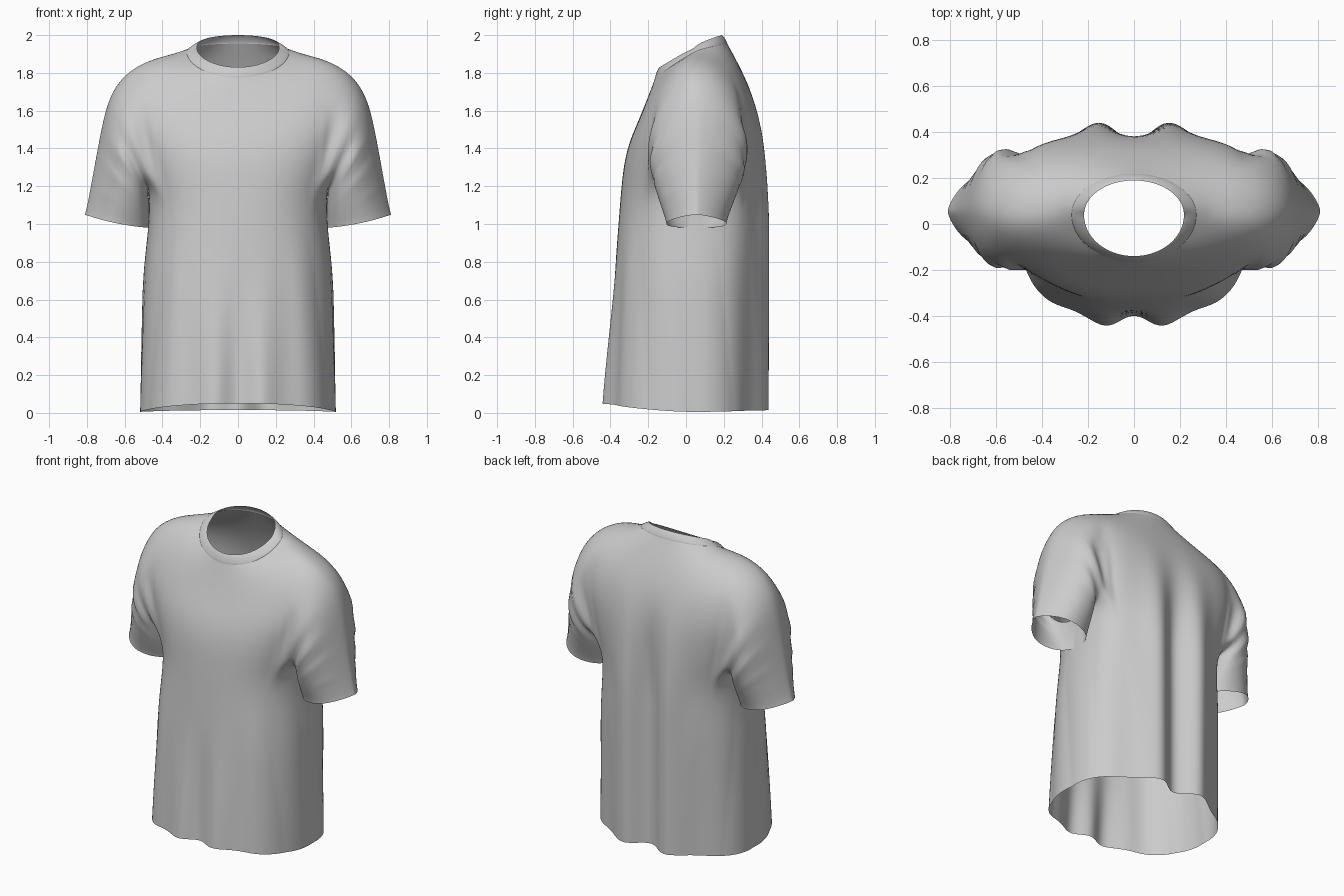
import bpy, bmesh, math
from math import sin, cos, pi, exp

if "Cube" in bpy.data.objects:
    bpy.data.objects.remove(bpy.data.objects["Cube"])

N = 48          # columns round the body
HALF = 5        # armhole half width in columns
TOP, BOT = 2, 6  # body rows that bound the armhole

# row: half width, front y, back y, front z, side z, back z
NECK = (.218, -.14, .19, 1.83, 1.93, 2.0)
SEAM = (.272, -.163, .219, 1.775, 1.908, 1.955)
BODY = [
    SEAM,
    (.43, -.198, .298, 1.68, 1.885, 1.81),
    (.575, -.25, .358, 1.55, 1.822, 1.67),
    (.605, -.295, .392, 1.45, 1.63, 1.53),
    (.56, -.325, .405, 1.34, 1.47, 1.40),
    (.52, -.338, .41, 1.24, 1.33, 1.27),
    (.475, -.348, .413, 1.13, 1.19, 1.13),
    (.468, -.358, .415, 1.0, 1.02, 1.0),
    (.497, -.375, .417, .78, .78, .78),
    (.505, -.395, .417, .52, .51, .51),
    (.512, -.415, .418, .26, .24, .25),
    (.517, -.43, .418, .05, .005, .015),
]
# how square the back corners are, row by row
BACK_E = [.9, .82, .72, .70, .70, .71, .73, .76, .82, .87, .91, .94]
# sleeve ring: outer x, outer z, inner x, inner z, front y, back y
SLEEVE = [
    (.678, 1.70, .475, 1.18, -.19, .325),
    (.724, 1.51, .47, 1.12, -.19, .315),
    (.765, 1.28, .468, 1.05, -.15, .262),
    (.80, 1.09, .468, .995, -.11, .22),
    (.812, 1.05, .468, .98, -.105, .215),
]


def power(v, e):
    return math.copysign(abs(v) ** e, v)


def ring(row, ef, eb, zback=1.5, zfront=1.5):
    """Closed ring; ef, eb square off the front and back corners."""
    a, yf, yb, zf, zs, zb = row
    out = []
    for j in range(N):
        t = 2 * pi * j / N
        s = sin(t)
        if s > 0:
            depth, zc, e, p = yb - .04, zb, eb, zback
        else:
            depth, zc, e, p = .04 - yf, zf, ef, zfront
        out.append((a * power(cos(t), e), .04 + depth * power(s, e),
                    zs + (zc - zs) * abs(s) ** p))
    return out


def finish(bm, name):
    bmesh.ops.recalc_face_normals(bm, faces=bm.faces)
    me = bpy.data.meshes.new(name)
    bm.to_mesh(me)
    bm.free()
    ob = bpy.data.objects.new(name, me)
    bpy.context.collection.objects.link(ob)
    bpy.context.view_layer.objects.active = ob
    ob.select_set(True)
    sub = ob.modifiers.new("smooth", 'SUBSURF')
    sub.levels = sub.render_levels = 2
    bpy.ops.object.modifier_apply(modifier=sub.name)
    for p in me.polygons:
        p.use_smooth = True
    ob.select_set(False)
    return ob


def strip(bm, r0, r1):
    for i in range(len(r0)):
        k = (i + 1) % len(r0)
        bm.faces.new((r0[i], r0[k], r1[k], r1[i]))


# Shirt: torso rings with two armholes
bm = bmesh.new()
rings = [ring(SEAM, 1, 1, .65, 1.1)]
for i, r in enumerate(BODY[1:], 1):
    rings.append(ring(r, .88 - .04 * min(1, i / 6), BACK_E[i]))
rows = [[bm.verts.new(p) for p in r] for r in rings]
for i in range(len(rows) - 1):
    for j in range(N):
        k = (j + 1) % N
        near = min(abs((j + .5 - c + N / 2) % N - N / 2) for c in (0, N // 2))
        if not (TOP <= i < BOT and near < HALF):
            bm.faces.new((rows[i][j], rows[i][k], rows[i + 1][k], rows[i + 1][j]))

# Sleeves: lofted outward from the armhole edges
path = ([(TOP, j) for j in range(0, HALF)]
        + [(i, HALF) for i in range(TOP, BOT)]
        + [(BOT, j) for j in range(HALF, -HALF, -1)]
        + [(i, -HALF) for i in range(BOT, TOP, -1)]
        + [(TOP, j) for j in range(-HALF, 0)])
for side in (1, -1):
    prev = [rows[i][(j if side > 0 else N // 2 - j) % N] for i, j in path]
    for n_ring, (ox, oz, ix, iz, yf, yb) in enumerate(SLEEVE):
        cur = []
        point = 1.2 + .1 * min(n_ring, 3)   # outer edge is narrower than the inner
        for n in range(len(path)):
            f = 2 * pi * n / len(path)
            c, s = cos(f), sin(f)
            w = power(s, point if c > 0 else .85)
            cur.append(bm.verts.new((side * ((ox + ix) / 2 + (ox - ix) / 2 * c),
                                     (yf + yb) / 2 + (yb - yf) / 2 * w,
                                     (oz + iz) / 2 + (oz - iz) / 2 * c - .012 * s * s)))
        strip(bm, prev, cur)
        prev = cur
bmesh.ops.delete(bm, geom=[v for v in bm.verts if not v.link_faces], context='VERTS')
shirt = finish(bm, "shirt")


# Cloth folds: drape on the torso, creases fanning from the armpits
def ramp(v):
    v = min(1, max(0, v))
    return v * v * (3 - 2 * v)


for v in shirt.data.vertices:
    x, y, z = v.co
    ax = abs(x)
    sgn = 1 if y > .04 else -1
    if ax < .45:
        if sgn > 0:
            w = ramp((1.75 - z) / .8)
            v.co.y -= .055 * w * cos(pi * ax / .18) * exp(-(ax / .25) ** 2)
        else:
            w = ramp((.9 - z) / .9)
            v.co.y += .03 * w * cos(pi * ax / .14) * exp(-(ax / .22) ** 2)
    if z < 1.1 and ax < .535:
        t = math.atan2(y - .04, ax)
        w = .012 * ramp((1.1 - z) / .5) * ramp((ax - .2) / .15)
        d = w * sin(7 * t + 1.5 * z)
        v.co.x += math.copysign(d * .5 * cos(t), x)
        v.co.y += d * sin(t)
    dx, dz = ax - .40, z - 1.0
    r = math.hypot(dx, dz)
    if dx > 0 and z > 1.1:
        ang = math.atan2(dz, dx)
        w = (ramp((z - 1.1) / .15) * exp(-((r - .42) / .17) ** 2)
             * ramp((abs(y - .05) - .07) / .1) * ramp((ax - .42) / .06))
        v.co.y += sgn * .009 * w * sin(26 * ang + 3 * r + sgn)

# Collar: slightly raised band round the neck
bm = bmesh.new()
lo, hi = ring(SEAM, 1, 1, .65, 1.1), ring(NECK, 1, 1, .65, 1.1)
bands = []
for t, lift in ((0, 0), (.08, .003), (.5, .006), (.94, .003), (1, 0)):
    bands.append([bm.verts.new((a[0] + (b[0] - a[0]) * t + lift * .5 * cos(2 * pi * j / N),
                                a[1] + (b[1] - a[1]) * t + lift * .6 * sin(2 * pi * j / N),
                                a[2] + (b[2] - a[2]) * t + lift * .6))
                  for j, (a, b) in enumerate(zip(lo, hi))])
for r0, r1 in zip(bands, bands[1:]):
    strip(bm, r0, r1)
finish(bm, "collar")
